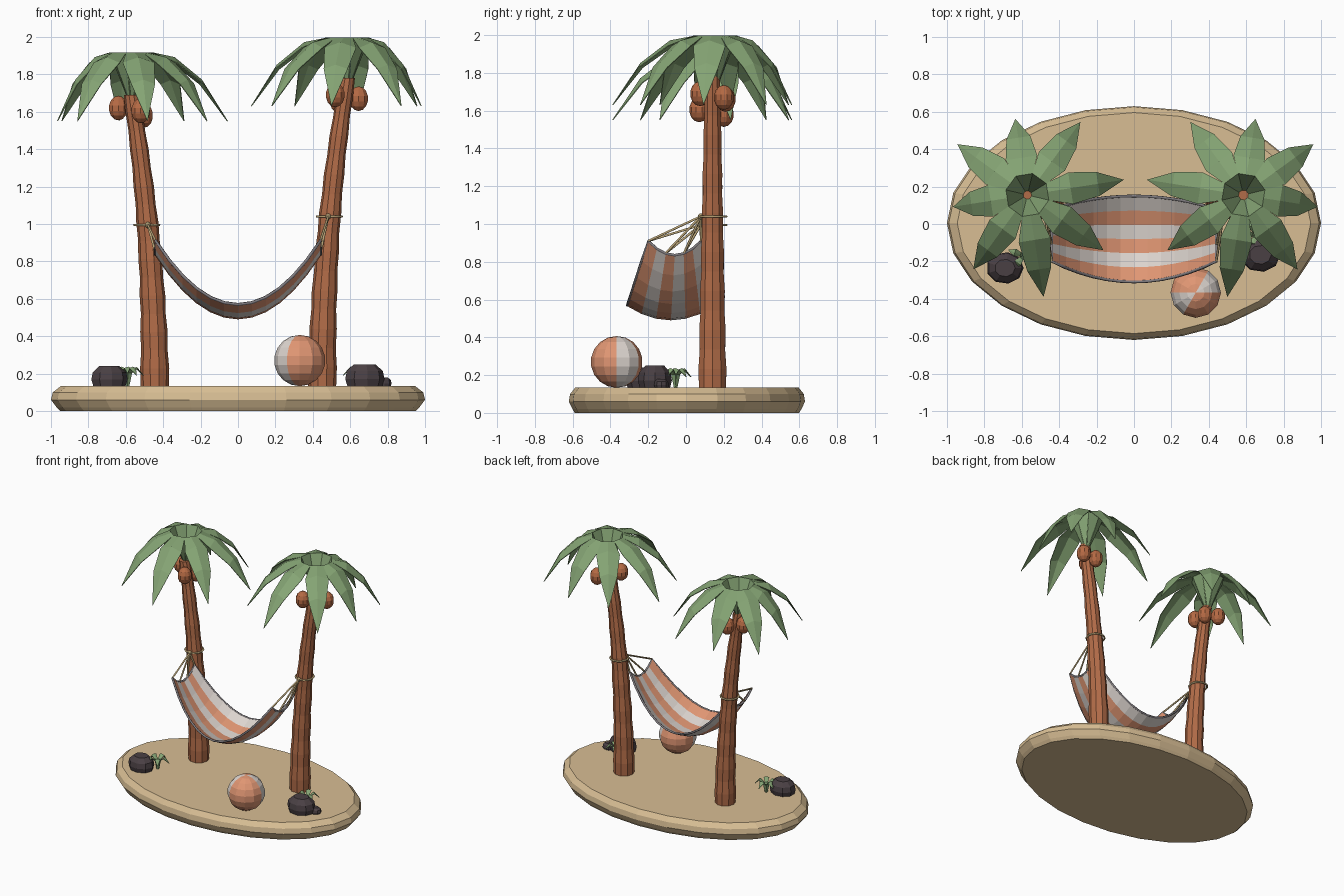
import bpy, bmesh, math
from mathutils import Vector, Matrix

if "Cube" in bpy.data.objects:
    bpy.data.objects.remove(bpy.data.objects["Cube"])

def material(name, rgb):
    m = bpy.data.materials.new(name)
    m.diffuse_color = [((c / 255 + 0.055) / 1.055) ** 2.4 for c in rgb] + [1]
    m.use_nodes = True
    m.node_tree.nodes["Principled BSDF"].inputs["Base Color"].default_value = m.diffuse_color
    return m

SAND = material("sand", (216, 190, 148))
BARK = material("bark", (178, 108, 72))
NUT = material("coconut brown", (181, 106, 68))
GREEN = material("leaf green", (133, 164, 116))
ORANGE = material("orange cloth", (224, 150, 115))
WHITE = material("white cloth", (222, 214, 208))
TRIM = material("grey trim", (130, 126, 130))
ROPE = material("rope tan", (190, 168, 122))
ROCK = material("dark rock", (74, 64, 68))

def finish(name, bm, mats, thick=0):
    me = bpy.data.meshes.new(name)
    if not thick:
        bmesh.ops.recalc_face_normals(bm, faces=bm.faces)
    bm.to_mesh(me)
    bm.free()
    ob = bpy.data.objects.new(name, me)
    bpy.context.collection.objects.link(ob)
    for m in mats:
        me.materials.append(m)
    if thick:
        mod = ob.modifiers.new("thickness", 'SOLIDIFY')
        mod.thickness, mod.offset = thick, 0
    return ob

def loft(name, rings, sides, mat):
    """rings: (x, y, z, radius_x, radius_y), capped at both ends"""
    bm = bmesh.new()
    loops = []
    for x, y, z, rx, ry in rings:
        loops.append([bm.verts.new((x + rx * math.cos(2 * math.pi * i / sides),
                                    y + ry * math.sin(2 * math.pi * i / sides), z))
                      for i in range(sides)])
    for a, b in zip(loops, loops[1:]):
        for i in range(sides):
            j = (i + 1) % sides
            bm.faces.new((a[i], a[j], b[j], b[i]))
    bm.faces.new(loops[0][::-1])
    bm.faces.new(loops[-1])
    return finish(name, bm, [mat])

def ball(name, loc, scale, mats, seg=10, rings=7, turn=0):
    bm = bmesh.new()
    bmesh.ops.create_uvsphere(bm, u_segments=seg, v_segments=rings, radius=1)
    bm.transform(Matrix.Translation(loc) @ Matrix.Rotation(turn, 4, 'Z') @ Matrix.Diagonal((*scale, 1)))
    return finish(name, bm, mats)

def tube(name, pts, radius, mat, closed=False):
    cu = bpy.data.curves.new(name, 'CURVE')
    cu.dimensions = '3D'
    cu.bevel_depth, cu.bevel_resolution = radius, 1
    cu.use_fill_caps = True
    sp = cu.splines.new('POLY')
    sp.points.add(len(pts) - 1)
    for p, q in zip(sp.points, pts):
        p.co = (*q, 1)
    sp.use_cyclic_u = closed
    cu.materials.append(mat)
    ob = bpy.data.objects.new(name, cu)
    bpy.context.collection.objects.link(ob)

def leaf(bm, hub, angle, profile):
    """profile: (reach, height, half width); edges fold down from the midrib"""
    d = Vector((math.cos(angle), math.sin(angle), 0))
    n = Vector((-d.y, d.x, 0))
    rows = []
    for k, (r, z, w) in enumerate(profile):
        c = Vector(hub) + d * r + Vector((0, 0, z))
        drop = Vector((0, 0, -0.35 * w if k > 1 else 0))
        rows.append([bm.verts.new(p) for p in (c - n * w + drop, c, c + n * w + drop)])
    for a, b in zip(rows, rows[1:]):
        for i in (0, 1):
            bm.faces.new((a[i], b[i], b[i + 1], a[i + 1]))
    bmesh.ops.remove_doubles(bm, verts=rows[-1], dist=1e-4)

# Sand island
loft("sand_island", [(0, 0.005, z, r, r * 0.625) for z, r in
     ((0, 0.95), (0.02, 0.97), (0.06, 1.0), (0.1, 0.99), (0.135, 0.945))], 24, SAND)

# Palms: side, base x, lean, trunk top, crown top, hub x
PALMS = ((-1, 0.445, 0.125, 1.69, 1.92, 0.57), (1, 0.45, 0.135, 1.78, 2.0, 0.585))
REACH = (0.52, 0.48, 0.41, 0.46, 0.40, 0.49, 0.55, 0.50)
NUTS = {-1: ((-0.64, 0.19, 1.62), (-0.52, 0.07, 1.605), (-0.505, 0.2, 1.58)),
        1: ((0.645, 0.2, 1.67), (0.52, 0.075, 1.69), (0.54, 0.21, 1.66))}
for s, base, lean, top, crown, hub in PALMS:
    side = "left" if s < 0 else "right"
    # Leaning trunk with slightly swollen joints
    rings = []
    n = 16
    for i in range(n + 1):
        t = i / n
        r = (0.078 - 0.036 * t) * (1.03 if i % 2 else 0.96)
        rings.append((s * (base + lean * t * t), 0.14, 0.13 + (top - 0.13) * t, r, r))
    loft(side + "_palm_trunk", rings, 10, BARK)
    # Crown of eight drooping fronds
    bm = bmesh.new()
    for k, L in enumerate(REACH):
        a = math.radians(9 + 45 * k)
        if s > 0:
            a = math.pi - a
        m = L - 0.11
        leaf(bm, (s * hub, 0.155, crown), a,
             ((0.02, -0.24, 0.012), (0.11, -0.005, 0.046), (0.11 + 0.3 * m, -0.03, 0.085),
              (0.11 + 0.66 * m, -0.15, 0.064), (L, -0.37, 0)))
    finish(side + "_palm_fronds", bm, [GREEN], 0.005)
    for i, p in enumerate(NUTS[s]):
        ball(f"{side}_coconut_{i + 1}", p, (0.053, 0.053, 0.066), [NUT])

# Hammock cloth
def cloth(u, v):
    """u along the length and v across the width, both -1 to 1"""
    e = u * u
    return Vector((0.44 * u, -0.08 + 0.02 * e + v * (0.23 - 0.09 * e),
                   0.495 + 0.34 * e + 0.075 * v * v))

NU, NV = 12, 6
bm = bmesh.new()
grid = [[bm.verts.new(cloth(-1 + 2 * i / NU, -1 + 2 * j / NV)) for j in range(NV + 1)]
        for i in range(NU + 1)]
for i in range(NU):
    for j in range(NV):
        f = bm.faces.new((grid[i][j], grid[i + 1][j], grid[i + 1][j + 1], grid[i][j + 1]))
        f.material_index = j % 2
finish("hammock_cloth", bm, [ORANGE, WHITE], 0.01)

# Hammock trim around the border
us = [-1 + 2 * i / NU for i in range(NU + 1)]
vs = [-1 + 2 * j / NV for j in range(NV + 1)]
border = ([cloth(u, -1) for u in us] + [cloth(1, v) for v in vs[1:]] +
          [cloth(u, 1) for u in us[-2::-1]] + [cloth(-1, v) for v in vs[-2:0:-1]])
tube("hammock_trim", border, 0.008, TRIM, True)

# Ropes, trunk loops and knots
for s, z in ((-1, 0.995), (1, 1.04)):
    side = "left" if s < 0 else "right"
    knot = Vector((s * 0.482, 0.078, z))
    for i, v in enumerate((-1, -0.35, 0.35, 1)):
        tube(f"{side}_rope_{i + 1}", [knot, cloth(s, v)], 0.0065, ROPE)
    loop = [(s * 0.488 + 0.066 * math.cos(a), 0.145 + 0.068 * math.sin(a), z)
            for a in (2 * math.pi * i / 12 for i in range(12))]
    tube(side + "_trunk_loop", loop, 0.007, ROPE, True)
    ball(side + "_knot", knot, (0.016, 0.016, 0.016), [ROPE], 8, 6)

# Beach ball with orange and white panels
C = Vector((0.33, -0.367, 0.27))
ob = ball("beach_ball", C, (0.137, 0.137, 0.137), [ORANGE, WHITE], 12, 9)
for f in ob.data.polygons:
    a = math.degrees(math.atan2(f.center.y - C.y, f.center.x - C.x)) % 180
    f.material_index = 1 if a < 60 else 0

# Rocks
for name, x, y, r, h in (("left_rock", -0.69, -0.235, 0.1, 0.11),
                         ("right_rock", 0.675, -0.165, 0.108, 0.12),
                         ("small_rock", 0.775, -0.13, 0.046, 0.05)):
    loft(name, [(x, y, 0.13 + h * z, r * k, r * 0.85 * k) for z, k in
                ((0, 0.88), (0.35, 1), (0.7, 0.92), (1, 0.55))], 9, ROCK)

# Small plants beside the rocks
for name, x, y, turn in (("left_plant", -0.59, -0.17, 15), ("right_plant", 0.65, -0.055, 40)):
    bm = bmesh.new()
    for k in range(5):
        leaf(bm, (x, y, 0.13), math.radians(turn + 72 * k),
             ((0.005, 0, 0.006), (0.02, 0.075, 0.012), (0.05, 0.105, 0.02), (0.088, 0.06, 0)))
    finish(name, bm, [GREEN], 0.004)
